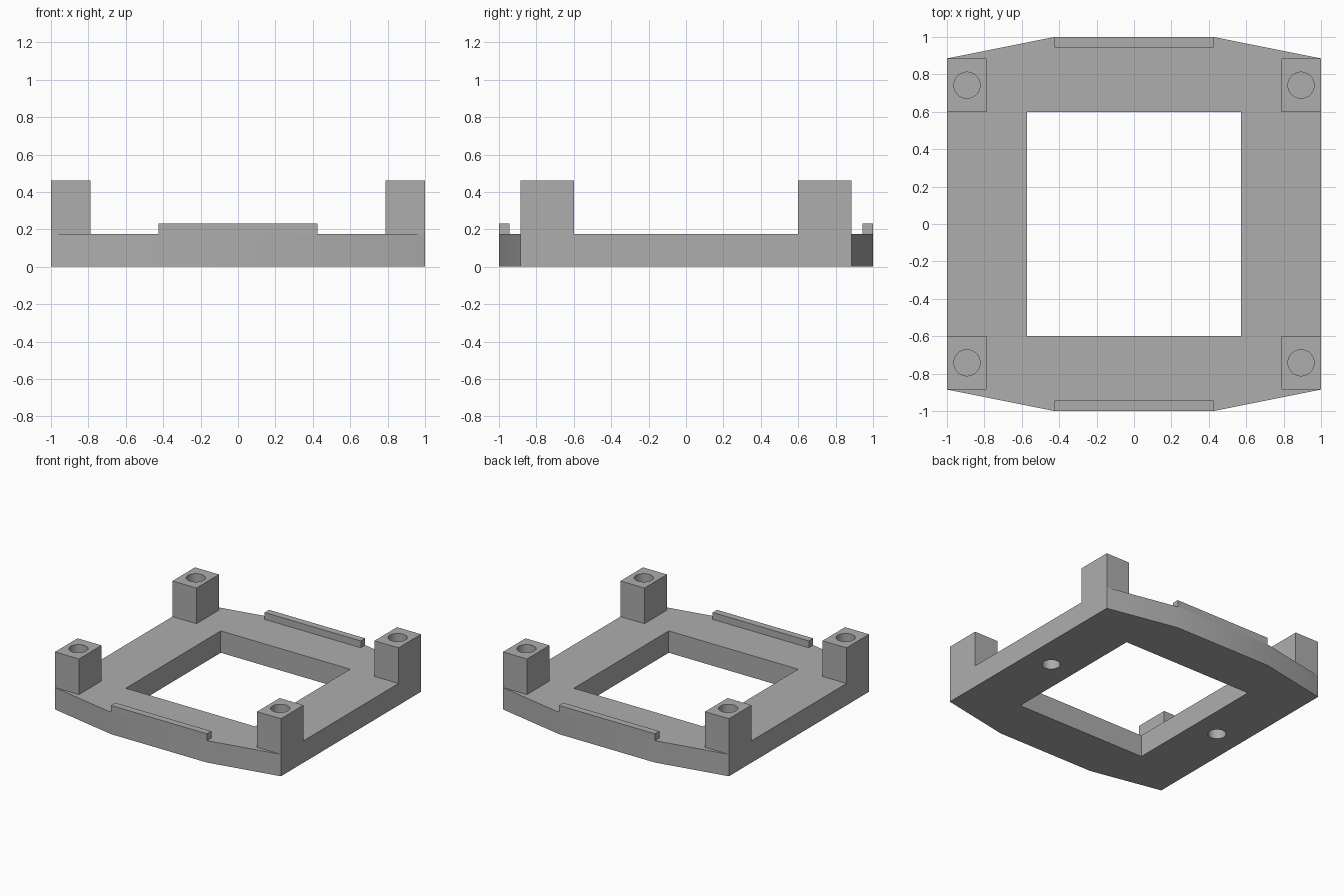
import bpy
import bmesh
from math import radians, sin, cos, tau

if "Cube" in bpy.data.objects:
    bpy.data.objects.remove(bpy.data.objects["Cube"])

PLATE_TOP = 0.175
PILLAR_TOP = 0.46
LIP_TOP = 0.23

grey = bpy.data.materials.new("plain_grey")
grey.use_nodes = True
grey.diffuse_color = (0.42, 0.42, 0.42, 1)
grey.node_tree.nodes["Principled BSDF"].inputs["Base Color"].default_value = grey.diffuse_color


def prism(name, outline, bottom, top):
    """Extrude a counter-clockwise outline from bottom to top."""
    bm = bmesh.new()
    face = bm.faces.new([bm.verts.new((x, y, bottom)) for x, y in outline])
    up = bmesh.ops.extrude_face_region(bm, geom=[face], use_keep_orig=True)
    for v in up["geom"]:
        if isinstance(v, bmesh.types.BMVert):
            v.co.z = top
    bmesh.ops.recalc_face_normals(bm, faces=bm.faces)
    mesh = bpy.data.meshes.new(name)
    bm.to_mesh(mesh)
    bm.free()
    obj = bpy.data.objects.new(name, mesh)
    bpy.context.collection.objects.link(obj)
    return obj


def rectangle(x0, x1, y0, y1):
    return [(x0, y0), (x1, y0), (x1, y1), (x0, y1)]


def circle(x, y, radius, sides=40):
    return [(x + radius * cos(tau * i / sides), y + radius * sin(tau * i / sides))
            for i in range(sides)]


def finish(obj, cutters=()):
    """Cut the holes, then colour and shade the part."""
    for cutter in cutters:
        mod = obj.modifiers.new("hole", "BOOLEAN")
        mod.operation = "DIFFERENCE"
        mod.solver = "EXACT"
        mod.object = cutter
    graph = bpy.context.evaluated_depsgraph_get()
    obj.data = bpy.data.meshes.new_from_object(obj.evaluated_get(graph))
    obj.modifiers.clear()
    for cutter in cutters:
        bpy.data.objects.remove(cutter)
    obj.data.materials.clear()
    obj.data.materials.append(grey)
    bpy.ops.object.select_all(action="DESELECT")
    obj.select_set(True)
    bpy.context.view_layer.objects.active = obj
    bpy.ops.object.shade_smooth_by_angle(angle=radians(30))


# Base frame with tapered ends, a central window and two blind sockets below
half = [(1, -0.885), (1, 0.885), (0.425, 1), (-0.425, 1)]
outline = half + [(-1, 0.885), (-1, -0.885), (-0.425, -1), (0.425, -1)]
frame = prism("base_frame", outline, 0, PLATE_TOP)
holes = [prism("window_cutter", rectangle(-0.573, 0.573, -0.6, 0.6), -0.1, 0.4)]
for side in (-1, 1):
    holes.append(prism("socket_cutter", circle(side * 0.785, 0, 0.066), -0.1, 0.12))
finish(frame, holes)

# Corner pillars, each bored from the top
for sx, side in ((-1, "right"), (1, "left")):
    for sy, end in ((-1, "front"), (1, "back")):
        xs = sorted((sx * 0.788, sx))
        ys = sorted((sy * 0.6, sy * 0.885))
        pillar = prism(f"{end}_{side}_pillar", rectangle(*xs, *ys), PLATE_TOP, PILLAR_TOP)
        bore = prism("bore_cutter", circle(sx * 0.893, sy * 0.742, 0.07), 0.21, 0.6)
        finish(pillar, [bore])

# Raised lips along the front and back edges
for sy, end in ((-1, "front"), (1, "back")):
    ys = sorted((sy * 0.945, sy))
    finish(prism(f"{end}_lip", rectangle(-0.425, 0.425, *ys), PLATE_TOP, LIP_TOP))
